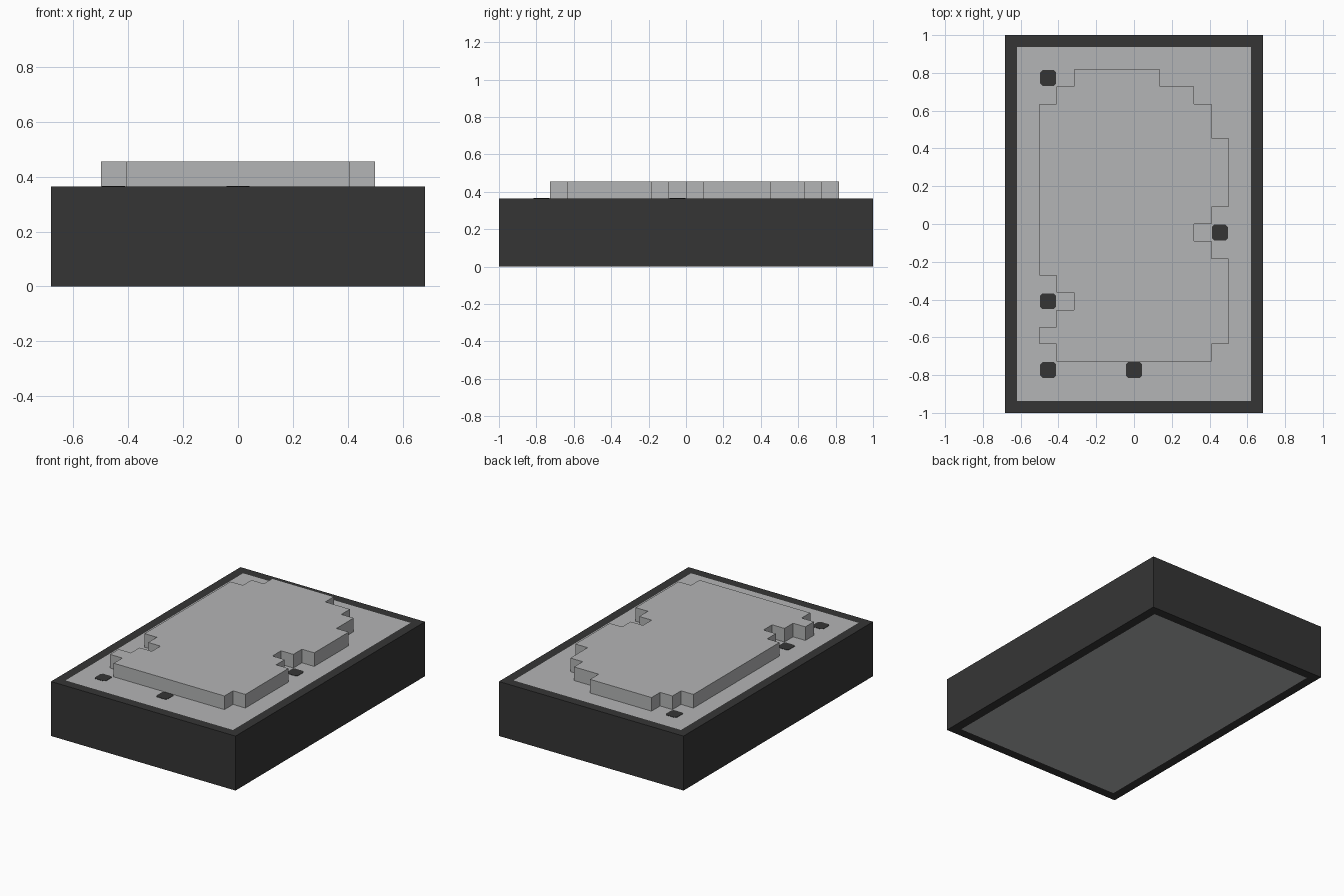
import bpy, bmesh

if "Cube" in bpy.data.objects:
    bpy.data.objects.remove(bpy.data.objects["Cube"])

U = 1 / 11           # one block of the model's grid
TOP = 4 * U          # height of the dark slab


def material(name, v):
    m = bpy.data.materials.new(name)
    m.diffuse_color = (v[0], v[1], v[2], 1)
    m.use_nodes = True
    m.node_tree.nodes["Principled BSDF"].inputs["Base Color"].default_value = m.diffuse_color
    return m


DARK = material("charcoal", (0.036, 0.036, 0.036))
GREY = material("light grey", (0.456, 0.46, 0.465))


def finish(bm, name, mats):
    bmesh.ops.recalc_face_normals(bm, faces=bm.faces[:])
    me = bpy.data.meshes.new(name)
    bm.to_mesh(me)
    bm.free()
    for m in mats:
        me.materials.append(m)
    ob = bpy.data.objects.new(name, me)
    bpy.context.collection.objects.link(ob)
    return ob


def prism(name, pts, z0, z1, mat):
    """Extrude an outline given in grid blocks from z0 up to z1."""
    bm = bmesh.new()
    face = bm.faces.new([bm.verts.new((x * U, y * U, z0)) for x, y in pts])
    ext = bmesh.ops.extrude_face_region(bm, geom=[face])
    for v in ext["geom"]:
        if isinstance(v, bmesh.types.BMVert):
            v.co.z = z1
    return finish(bm, name, [mat])


# Dark slab with grey panels inset in its top and bottom
bm = bmesh.new()
bmesh.ops.create_cube(bm, size=1)
for v in bm.verts:
    v.co = (v.co.x * 15 * U, v.co.y * 22 * U, (v.co.z + 0.5) * TOP)
panels = [f for f in bm.faces if abs(f.normal.z) > 0.9]
bmesh.ops.inset_individual(bm, faces=panels, thickness=U * 0.98)
for f in panels:
    f.material_index = 1
finish(bm, "slab", [DARK, GREY])

# Raised grey plateau with stepped edges, clockwise from the back left
outline = [(-3.5, 9), (1.5, 9), (1.5, 8), (3.5, 8), (3.5, 7), (4.5, 7),
           (4.5, 5), (5.5, 5), (5.5, 1), (4.5, 1), (4.5, 0), (3.5, 0),
           (3.5, -1), (4.5, -1), (4.5, -2), (5.5, -2), (5.5, -7), (4.5, -7),
           (4.5, -8), (-4.5, -8), (-4.5, -7), (-5.5, -7), (-5.5, -6),
           (-4.5, -6), (-4.5, -5), (-3.5, -5), (-3.5, -4), (-4.5, -4),
           (-4.5, -3), (-5.5, -3), (-5.5, 7), (-4.5, 7), (-4.5, 8), (-3.5, 8)]
prism("raised_plateau", outline, TOP, 5 * U, GREY)

# Dark spots on the panel, small squares with clipped corners
H, C = 0.46, 0.33
spot = [(H, C), (C, H), (-C, H), (-H, C), (-H, -C), (-C, -H), (C, -H), (H, -C)]
for i, (cx, cy) in enumerate([(-5, 8.5), (5, -0.5), (-5, -4.5), (-5, -8.5), (0, -8.5)]):
    prism(f"spot_{i + 1}", [(cx + x, cy + y) for x, y in spot], TOP - 0.001, TOP + 0.002, DARK)
